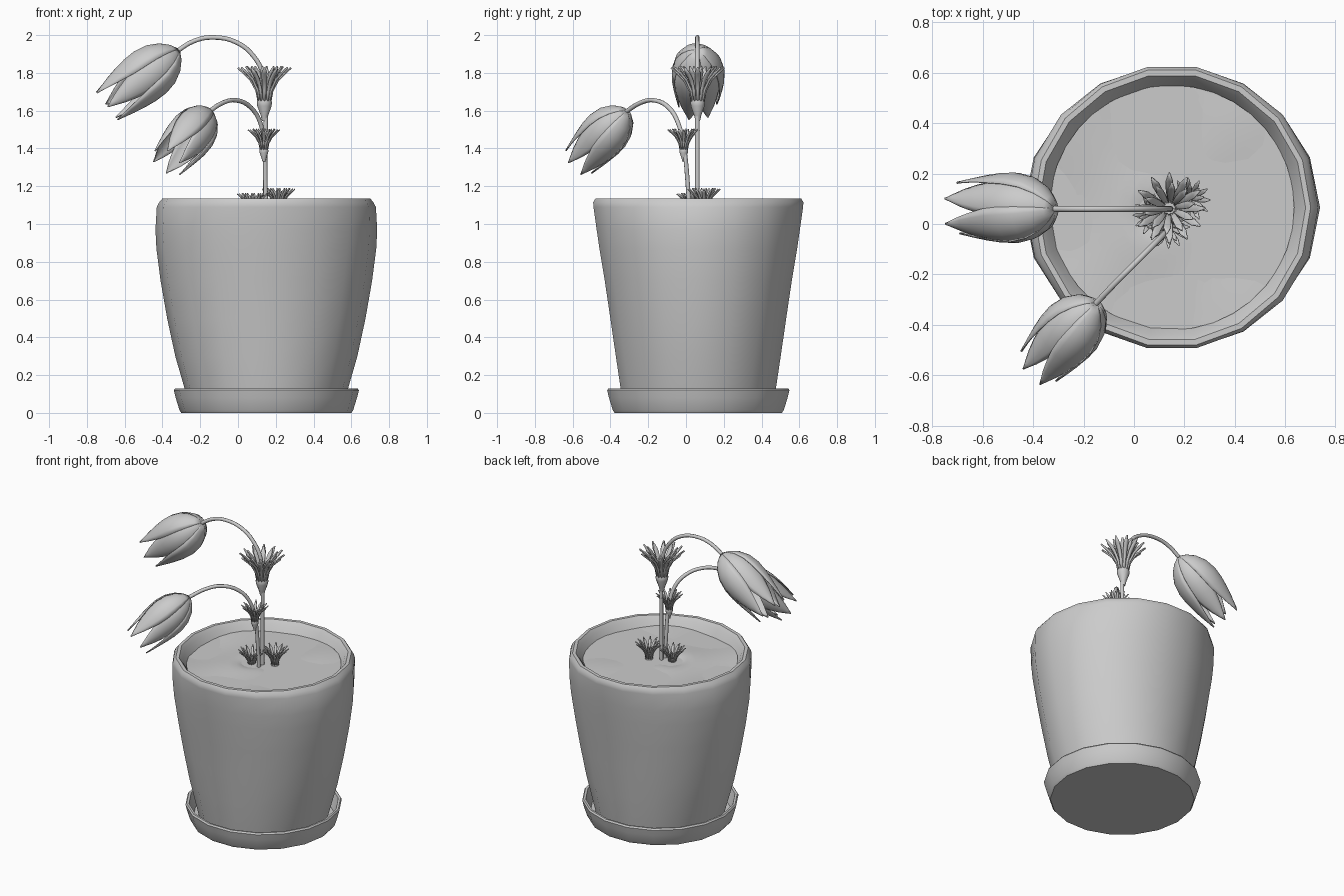
import bpy, bmesh, math
from math import sin, cos, pi, radians
from mathutils import Vector

if "Cube" in bpy.data.objects:
    bpy.data.objects.remove(bpy.data.objects["Cube"])

CX, CY, N = 0.15, 0.065, 18


def finish(name, bm, angle=40, thick=0):
    me = bpy.data.meshes.new(name)
    bmesh.ops.recalc_face_normals(bm, faces=bm.faces)
    bm.to_mesh(me)
    bm.free()
    ob = bpy.data.objects.new(name, me)
    bpy.context.collection.objects.link(ob)
    if thick:
        m = ob.modifiers.new("thickness", 'SOLIDIFY')
        m.thickness = thick
        m.offset = 0
    bpy.ops.object.select_all(action='DESELECT')
    ob.select_set(True)
    bpy.context.view_layer.objects.active = ob
    bpy.ops.object.shade_smooth_by_angle(angle=radians(angle))
    return ob


def lathe(bm, rows, radius, n, origin, caps=True):
    """Rings of n points; radius(row, angle) gives the ring radius, row[-1] is z."""
    rings = []
    for row in rows:
        ring = []
        for i in range(n):
            a = 2 * pi * i / n
            r = radius(row, a)
            ring.append(bm.verts.new(origin + Vector((r * cos(a), r * sin(a), row[-1]))))
        rings.append(ring)
    for lo, hi in zip(rings, rings[1:]):
        for i in range(n):
            j = (i + 1) % n
            bm.faces.new((lo[i], lo[j], hi[j], hi[i]))
    if caps:
        bm.faces.new(rings[0][::-1])
        bm.faces.new(rings[-1])


def strip(bm, rows):
    """Quad sheet from rows of points."""
    vs = [[bm.verts.new(p) for p in row] for row in rows]
    for a, b in zip(vs, vs[1:]):
        for i in range(len(a) - 1):
            bm.faces.new((a[i], a[i + 1], b[i + 1], b[i]))


centre = Vector((CX, CY, 0))

# saucer
bm = bmesh.new()
lathe(bm, [(.45, 0), (.46, .015), (.48, .08), (.49, .12), (.483, .13), (.468, .128),
           (.455, .08), (.44, .035)], lambda p, a: p[0], N, centre)
finish("saucer", bm)

# pot: straight taper front and back, bulging at the sides (straight r, bulged r, z)
bm = bmesh.new()
lathe(bm, [(.40, .405, .03), (.417, .433, .13), (.442, .482, .30), (.471, .525, .50),
           (.501, .56, .70), (.53, .582, .87), (.545, .587, .97), (.563, .58, 1.09),
           (.565, .567, 1.115), (.553, .55, 1.135), (.53, .53, 1.135), (.51, .51, 1.11),
           (.475, .475, 1.04)],
      lambda p, a: p[0] + (p[1] - p[0]) * cos(a) ** 2, N, centre)
finish("pot", bm)

# soil with gentle bumps and hollows at the leaf tufts
tufts = [(.215, .095, 1.04, .62), (.08, .035, 1.02, .6)]
bm = bmesh.new()
lathe(bm, [(r, 1.07) for r in (.485, .44, .36, .28, .22, .17, .13, .09, .05, .015)],
      lambda p, a: p[0], 36, centre)
for v in bm.verts:
    x, y = v.co.x, v.co.y
    v.co.z += .012 * sin(9 * x + 1) * cos(8 * y)
    for tx, ty, _, _ in tufts:
        v.co.z -= .035 * math.exp(-((x - tx) ** 2 + (y - ty) ** 2) / .004)
finish("soil", bm)


def stem(name, pts, radius):
    cu = bpy.data.curves.new(name, 'CURVE')
    cu.dimensions = '3D'
    cu.bevel_depth = radius
    cu.bevel_resolution = 2
    cu.resolution_u = 4
    cu.use_fill_caps = True
    sp = cu.splines.new('BEZIER')
    sp.bezier_points.add(len(pts) - 1)
    for b, p in zip(sp.bezier_points, pts):
        b.co = p
        b.handle_left_type = b.handle_right_type = 'AUTO'
    ob = bpy.data.objects.new(name, cu)
    bpy.context.collection.objects.link(ob)


def frill(name, base, s):
    """Swollen cup with two rings of narrow leaves flaring upwards."""
    o = Vector(base)
    bm = bmesh.new()
    lathe(bm, [(.013 * s, 0), (.02 * s, .03 * s), (.038 * s, .08 * s), (.04 * s, .1 * s),
               (.034 * s, .12 * s)], lambda p, a: p[0], 10, o)
    finish(name + "_cup", bm)
    bm = bmesh.new()
    for n, reach, top, off in ((12, 1, 1, 0), (10, .72, 1.02, .2)):
        for i in range(n):
            a = 2 * pi * i / n + off
            d, t = Vector((cos(a), sin(a), 0)), Vector((-sin(a), cos(a), 0))
            rows = []
            for r, z, w in ((.032, .09, .007), (.045, .16, .009), (.075, .215, .013),
                            (.11, .25, .014), (.142, .28, .003)):
                c = o + s * (d * r * reach + Vector((0, 0, z * top)))
                e = t * w * s
                up = Vector((0, 0, .005 * s)) - d * .004 * s
                rows.append((c - e + up, c, c + e + up))
            strip(bm, rows)
    finish(name + "_leaves", bm, 60, .005 * s)


def flower(name, base, axis, s, spin):
    """Nodding bell of six pointed, overlapping petals."""
    o, ax = Vector(base), Vector(axis).normalized()
    side = ax.cross(Vector((0, 0, 1))).normalized()
    up = side.cross(ax)
    # distance along axis, radius, half width in degrees
    prof = [(0, .012, 40), (.02, .05, 40), (.06, .093, 40), (.12, .127, 39), (.19, .142, 38),
            (.26, .141, 35), (.33, .132, 28), (.39, .122, 20), (.44, .113, 10), (.48, .106, 1)]
    bm = bmesh.new()
    for k in range(6):
        mid = radians(spin + 60 * k)
        grow = 1 if k % 2 else .94
        rows = []
        for h, r, w in prof:
            row = []
            for j in range(-3, 4):
                a = mid + radians(w) * j / 3
                rr = r * grow * (1 - .05 * (j / 3) ** 2)
                row.append(o + s * (ax * h + (up * cos(a) + side * sin(a)) * rr))
            rows.append(row)
        strip(bm, rows)
    finish(name, bm, 60, .004)


# tall plant, leaning left
stem("tall_stem", [(.145 - h, .06, z) for h, z in
                   ((0, 1.03), (0, 1.4), (0, 1.65), (.012, 1.79), (.06, 1.885), (.15, 1.96),
                    (.28, 1.988), (.38, 1.968), (.475, 1.91))], .012)
frill("tall_frill", (.14, .062, 1.545), 1)
flower("tall_flower", (-.315, .06, 1.92), (-.37, 0, -.285), 1, 25)

# short plant, leaning front left
stem("short_stem", [(.148, .02, 1.03), (.145, .01, 1.2), (.14, -.01, 1.4), (.12, -.04, 1.53),
                    (.07, -.09, 1.615), (-.01, -.17, 1.655), (-.08, -.24, 1.642),
                    (-.16, -.325, 1.59)], .012)
frill("short_frill", (.137, -.012, 1.33), .6)
flower("short_flower", (-.15, -.315, 1.597), (-.23, -.255, -.275), .9, 28)

# leaf tufts in the soil
for i, (x, y, z, s) in enumerate(tufts):
    frill("soil_tuft_%d" % (i + 1), (x, y, z - .03), s)
